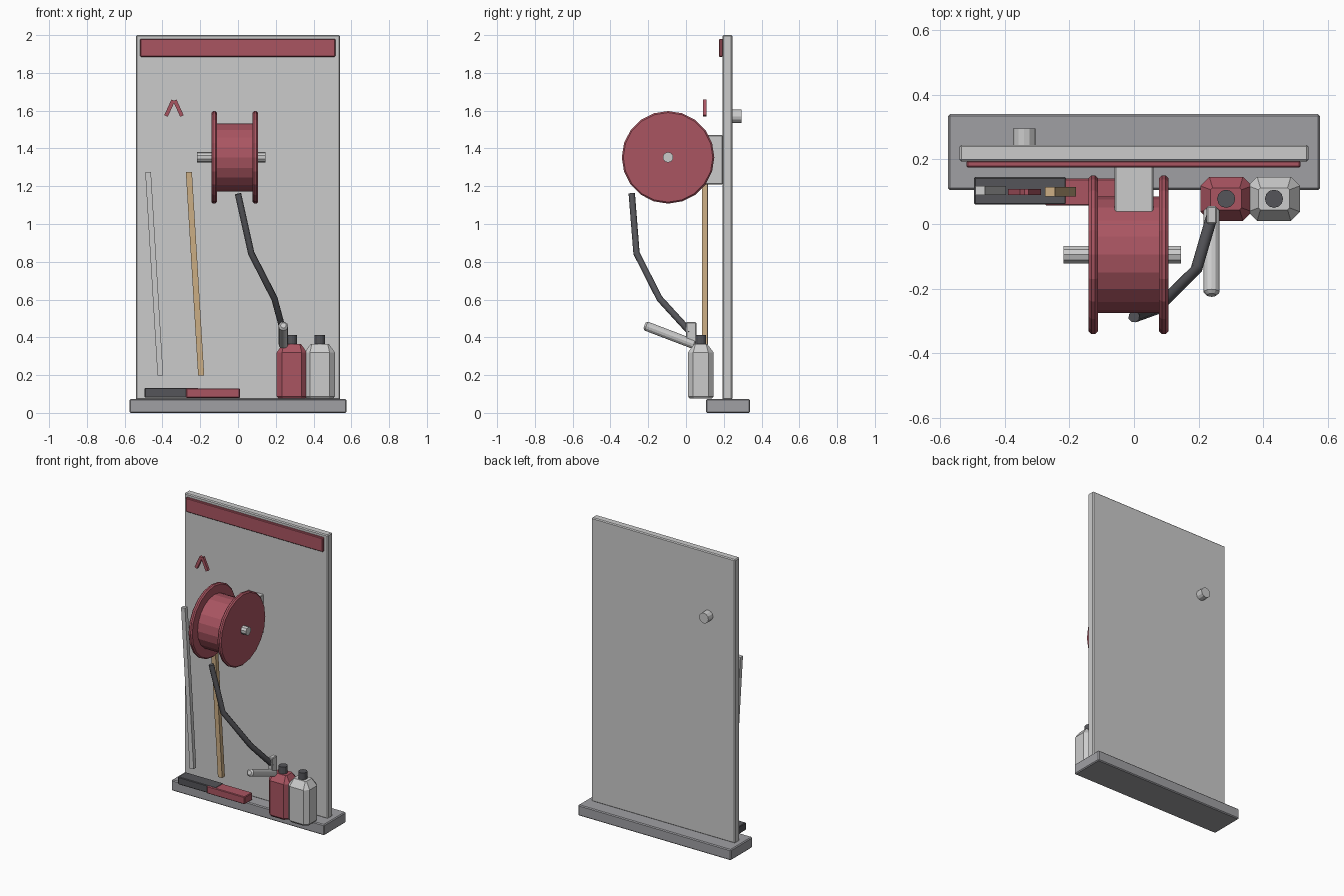
import bpy, bmesh, math
from mathutils import Vector

if "Cube" in bpy.data.objects:
    bpy.data.objects.remove(bpy.data.objects["Cube"])


def material(name, rgb):
    m = bpy.data.materials.new(name)
    m.diffuse_color = (*rgb, 1)
    m.use_nodes = True
    m.node_tree.nodes["Principled BSDF"].inputs["Base Color"].default_value = m.diffuse_color
    return m


RED = material("red", (0.40, 0.09, 0.12))
DARK = material("dark_rubber", (0.09, 0.09, 0.10))
WOOD = material("wood", (0.60, 0.42, 0.23))
STEEL = material("mid_grey", (0.35, 0.35, 0.37))
LIGHT = material("light_grey", (0.6, 0.6, 0.62))


def finish(name, bm, mat=None, bevel=0):
    bmesh.ops.recalc_face_normals(bm, faces=bm.faces[:])
    me = bpy.data.meshes.new(name)
    bm.to_mesh(me)
    bm.free()
    ob = bpy.data.objects.new(name, me)
    bpy.context.collection.objects.link(ob)
    if mat:
        me.materials.append(mat)
    if bevel:
        b = ob.modifiers.new("bevel", 'BEVEL')
        b.width, b.segments = bevel, 1
        b.limit_method, b.angle_limit = 'ANGLE', math.radians(40)
    return ob


def box(name, x, y, z, mat=None, bevel=0.004):
    bm = bmesh.new()
    bmesh.ops.create_cube(bm, size=1)
    bmesh.ops.scale(bm, verts=bm.verts, vec=(x[1] - x[0], y[1] - y[0], z[1] - z[0]))
    bmesh.ops.translate(bm, verts=bm.verts, vec=(sum(x) / 2, sum(y) / 2, sum(z) / 2))
    return finish(name, bm, mat, bevel)


def bar(name, a, b, width, depth, mat=None):
    # square bar between two points in an x-z plane
    a, b = Vector(a), Vector(b)
    d = b - a
    h = d.length / 2
    ob = box(name, (-width / 2, width / 2), (-depth / 2, depth / 2), (-h, h), mat, 0)
    ob.location = (a + b) / 2
    ob.rotation_euler.y = math.atan2(d.x, d.z)
    return ob


def rod(name, a, b, r, sides, mat=None, bevel=0):
    a, b = Vector(a), Vector(b)
    bm = bmesh.new()
    bmesh.ops.create_cone(bm, cap_ends=True, segments=sides, radius1=r, radius2=r,
                          depth=(b - a).length)
    ob = finish(name, bm, mat, bevel)
    ob.rotation_mode = 'QUATERNION'
    ob.rotation_quaternion = (b - a).to_track_quat('Z', 'Y')
    ob.location = (a + b) / 2
    return ob


def canister(name, cx, mat):
    # stacked chamfered rectangles: foot, body, shoulder, neck
    cy = 0.078
    levels = [(0.075, 0.070, 0.058, 0.025), (0.088, 0.080, 0.068, 0.028),
              (0.32, 0.080, 0.068, 0.028), (0.365, 0.048, 0.034, 0.006)]
    bm = bmesh.new()
    rings = []
    for z, hx, hy, c in levels:
        pts = [(hx, hy - c), (hx - c, hy), (c - hx, hy), (-hx, hy - c),
               (-hx, c - hy), (c - hx, -hy), (hx - c, -hy), (hx, c - hy)]
        rings.append([bm.verts.new((cx + x, cy + y, z)) for x, y in pts])
    for lo, hi in zip(rings, rings[1:]):
        for i in range(8):
            bm.faces.new((lo[i], lo[(i + 1) % 8], hi[(i + 1) % 8], hi[i]))
    bm.faces.new(rings[0])
    bm.faces.new(rings[-1])
    finish(name, bm, mat)
    rod(name + "_cap", (cx, cy, 0.362), (cx, cy, 0.412), 0.028, 12, DARK)


# Board and base
box("base", (-0.575, 0.575), (0.105, 0.34), (0, 0.073), STEEL, 0.006)
box("back_panel", (-0.54, 0.54), (0.193, 0.245), (0.07, 2.0), LIGHT, 0.006)
box("header_strip", (-0.518, 0.515), (0.175, 0.195), (1.885, 1.98), RED)
rod("rear_peg", (-0.34, 0.194, 1.57), (-0.34, 0.295, 1.57), 0.035, 12)

# Hose reel
RY, RZ = -0.095, 1.353
box("reel_bracket", (-0.06, 0.06), (0.0, 0.195), (1.21, 1.47), LIGHT)
rod("reel_drum", (-0.12, RY, RZ), (0.09, RY, RZ), 0.18, 20, RED)
for side, x in (("left", -0.14), ("right", 0.078)):
    rod(side + "_flange", (x, RY, RZ), (x + 0.028, RY, RZ), 0.245, 20, RED, 0.008)
rod("reel_axle", (-0.218, RY, RZ), (0.145, RY, RZ), 0.028, 10)

# Hanging hose
cu = bpy.data.curves.new("hose", 'CURVE')
cu.dimensions = '3D'
cu.bevel_depth, cu.bevel_resolution, cu.use_fill_caps = 0.018, 2, True
path = [(0, -0.287, 1.16), (0.07, -0.262, 0.845), (0.193, -0.14, 0.605), (0.24, 0.02, 0.43)]
sp = cu.splines.new('POLY')
sp.points.add(len(path) - 1)
for p, co in zip(sp.points, path):
    p.co = (*co, 1)
hose = bpy.data.objects.new("hose", cu)
bpy.context.collection.objects.link(hose)
cu.materials.append(DARK)

# Spray gun
box("spray_handle", (0.225, 0.256), (0.0, 0.055), (0.36, 0.48), LIGHT)
rod("spray_nozzle", (0.24, 0.05, 0.36), (0.24, -0.22, 0.463), 0.025, 12, LIGHT, 0.01)

# Fluid canisters
canister("red_canister", 0.285, RED)
canister("grey_canister", 0.433, LIGHT)

# Cleaning tools: poles, heads and hook
bar("grey_pole", (-0.411, 0.103, 0.198), (-0.476, 0.103, 1.275), 0.03, 0.028, LIGHT)
bar("wooden_pole", (-0.195, 0.1, 0.198), (-0.26, 0.1, 1.275), 0.032, 0.03, WOOD)
box("dark_brush_head", (-0.495, -0.21), (0.06, 0.145), (0.081, 0.132), DARK)
box("red_brush_head", (-0.275, 0.01), (0.057, 0.14), (0.079, 0.13), RED)
for side, x in (("left", -0.381), ("right", -0.297)):
    bar(side + "_hook_arm", (x, 0.099, 1.572), (-0.339 + (x + 0.339) * 0.1, 0.099, 1.655),
        0.02, 0.018, RED)
